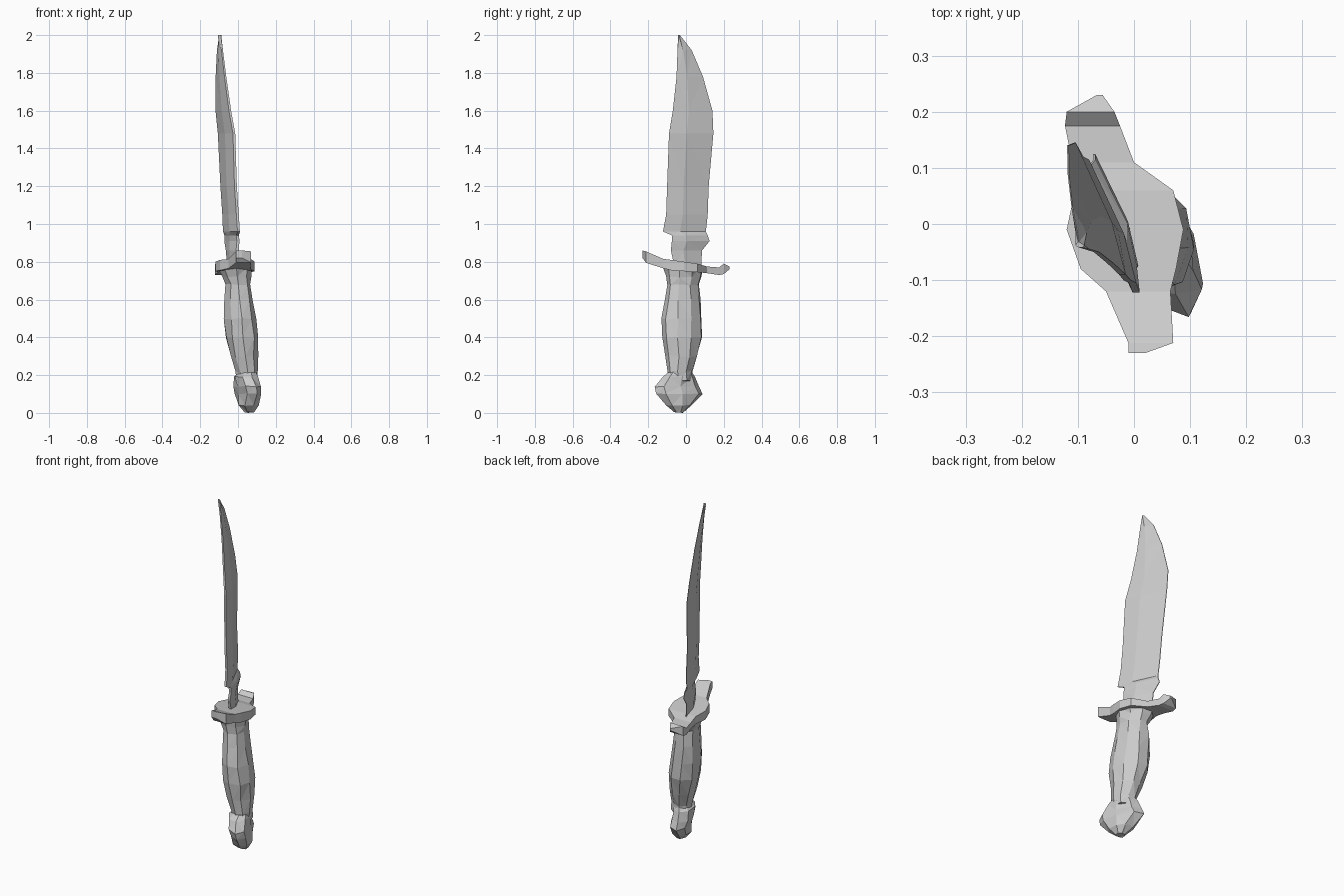
import bpy, bmesh, math, random
from mathutils import Vector

random.seed(4)
ANG = math.atan2(0.36, 0.93)                       # twist of the knife about z
U = Vector((-math.sin(ANG), math.cos(ANG), 0))     # spine -> cutting edge
V = Vector((math.cos(ANG), math.sin(ANG), 0))      # across the blade


def loft(name, rings):
    """Flat-faced capped skin through rings of equal point count."""
    bm = bmesh.new()
    vs = [[bm.verts.new(p) for p in r] for r in rings]
    n = len(rings[0])
    for a, b in zip(vs, vs[1:]):
        for i in range(n):
            j = (i + 1) % n
            bm.faces.new((a[i], a[j], b[j], b[i]))
    bm.faces.new(vs[0][::-1])
    bm.faces.new(vs[-1])
    bmesh.ops.triangulate(bm, faces=bm.faces[:])
    bmesh.ops.recalc_face_normals(bm, faces=bm.faces[:])
    me = bpy.data.meshes.new(name)
    bm.to_mesh(me)
    bm.free()
    ob = bpy.data.objects.new(name, me)
    bpy.context.collection.objects.link(ob)
    return ob


def oval(z, x0, x1, y0, y1, sides=9, jitter=0.004):
    """Twisted oval ring filling the given x and y extents."""
    p, q = math.sin(ANG) ** 2, math.cos(ANG) ** 2
    hx, hy = ((x1 - x0) / 2) ** 2, ((y1 - y0) / 2) ** 2
    a = math.sqrt(max((q * hy - p * hx) / (q * q - p * p), 1e-5)) * 1.03
    b = math.sqrt(max((q * hx - p * hy) / (q * q - p * p), 1e-5)) * 1.03
    c = Vector(((x0 + x1) / 2, (y0 + y1) / 2, z))
    out = []
    for i in range(sides):
        t = 2 * math.pi * i / sides
        r = Vector([random.uniform(-jitter, jitter) for _ in range(3)])
        out.append(c + U * a * math.cos(t) + V * b * math.sin(t) + r)
    return out


# Handle: z, x range, y range
handle = [(0.17, -0.01, 0.10, -0.09, 0.035), (0.22, -0.01, 0.10, -0.095, 0.035),
          (0.30, -0.04, 0.105, -0.105, 0.06), (0.40, -0.065, 0.105, -0.12, 0.083),
          (0.50, -0.075, 0.095, -0.125, 0.085), (0.60, -0.075, 0.075, -0.11, 0.075),
          (0.68, -0.07, 0.065, -0.10, 0.065), (0.72, -0.085, 0.065, -0.105, 0.08),
          (0.77, -0.11, 0.075, -0.115, 0.09)]
loft("handle", [oval(*s) for s in handle])

# Pommel
pommel = [(0.003, 0.035, 0.085, -0.065, -0.015), (0.04, 0.0, 0.11, -0.105, 0.03),
          (0.10, -0.015, 0.12, -0.155, 0.085), (0.14, -0.02, 0.118, -0.165, 0.068),
          (0.19, -0.02, 0.105, -0.125, 0.045), (0.215, 0.0, 0.095, -0.095, 0.03)]
loft("pommel", [oval(*s, sides=8, jitter=0.003) for s in pommel])

# Crossguard: y, x range, z range
guard = [(-0.23, -0.01, 0.02, 0.82, 0.86), (-0.212, -0.01, 0.07, 0.795, 0.855),
         (-0.12, -0.05, 0.065, 0.765, 0.815), (-0.08, -0.095, 0.075, 0.755, 0.81),
         (-0.01, -0.12, 0.088, 0.75, 0.80), (0.06, -0.105, 0.07, 0.745, 0.79),
         (0.11, -0.11, 0.0, 0.74, 0.775), (0.175, -0.123, -0.025, 0.73, 0.77),
         (0.20, -0.12, -0.035, 0.735, 0.79), (0.23, -0.066, -0.056, 0.76, 0.775)]
loft("crossguard", [[Vector(p) for p in ((x0, y, z0), (x1, y, z0), (x1, y, z1), (x0, y, z1))]
                    for y, x0, x1, z0, z1 in guard])

# Blade: z, spine y, edge y, middle x, half thickness
blade = [(0.77, -0.06, 0.08, -0.03, 0.018), (0.86, -0.08, 0.085, -0.033, 0.018),
         (0.91, -0.075, 0.125, -0.035, 0.017), (0.94, -0.075, 0.115, -0.036, 0.017),
         (0.96, -0.122, 0.105, -0.037, 0.016), (1.05, -0.105, 0.115, -0.042, 0.016),
         (1.20, -0.10, 0.12, -0.052, 0.016), (1.48, -0.09, 0.145, -0.063, 0.015),
         (1.60, -0.07, 0.14, -0.08, 0.014), (1.78, -0.05, 0.09, -0.092, 0.012),
         (1.92, -0.045, 0.03, -0.097, 0.01), (2.0, -0.042, -0.032, -0.097, 0.008)]


def blade_ring(z, y0, y1, xm, t):
    ym = (y0 + y1) / 2

    def at(f, side):
        y = y0 + (y1 - y0) * f
        return Vector((xm - (y - ym) * 0.36 + side * t, y, z))
    return [at(0, -0.4), at(0.4, -1), at(1, -0.1), at(1, 0.1), at(0.4, 1), at(0, 0.4)]


loft("blade", [blade_ring(*s) for s in blade])
